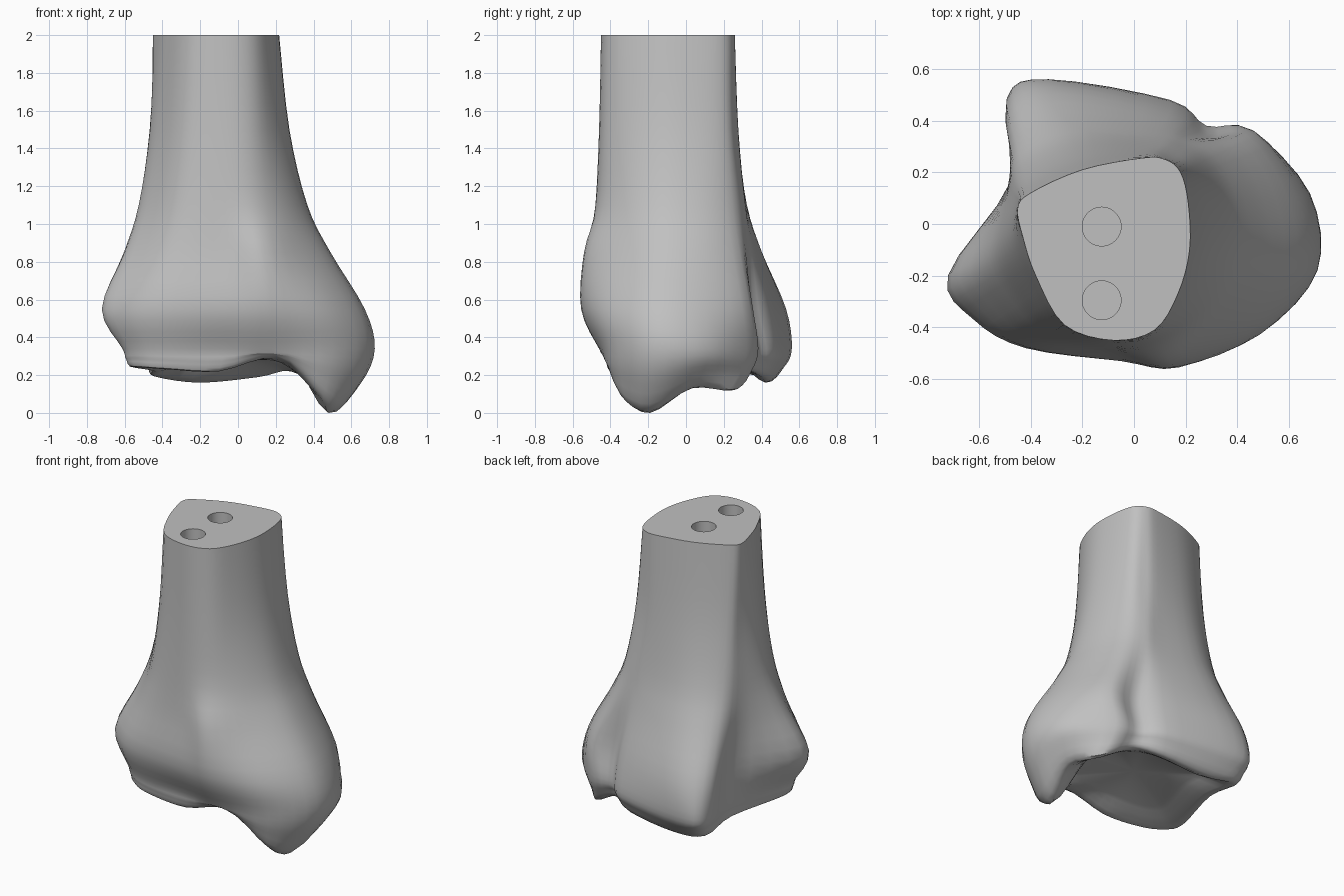
import bpy
import bmesh
from mathutils import Vector

AROUND, ALONG = 4, 4      # subdivisions between control points

cube = bpy.data.objects.get("Cube")
if cube:
    bpy.data.objects.remove(cube, do_unlink=True)


def outline(z, points):
    """Horizontal cross-section at one height."""
    return [Vector((x, y, z)) for x, y in points]


def blend(a, b, t, z):
    """Cross-section between two others, placed at height z."""
    ring = [p.lerp(q, t) for p, q in zip(a, b)]
    for p in ring:
        p.z = z
    return ring


def spline(a, b, c, d, t):
    """Smooth interpolation from b to c."""
    return 0.5 * (2 * b + (c - a) * t + (2 * a - 5 * b + 4 * c - d) * t ** 2
                  + (3 * b - a - 3 * c + d) * t ** 3)


def smooth_ring(ring):
    n = len(ring)
    return [spline(ring[i - 1], ring[i], ring[(i + 1) % n], ring[(i + 2) % n], s / AROUND)
            for i in range(n) for s in range(AROUND)]


def smooth_stack(rings):
    last = len(rings) - 1
    out = []
    for i in range(last):
        quad = [rings[max(i - 1, 0)], rings[i], rings[i + 1], rings[min(i + 2, last)]]
        for s in range(ALONG):
            out.append([spline(*p, s / ALONG) for p in zip(*quad)])
    return out + [rings[last]]


# Outlines run from the outer tubercle, over the front, inner ankle and back, to the notch
shaft = outline(2, [
    (-.43, -.05), (-.38, -.2), (-.27, -.39), (-.08, -.45), (.08, -.41), (.17, -.27), (.215, -.1),
    (.21, .08), (.18, .2), (.12, .25), (.03, .255), (-.2, .21), (-.4, .12), (-.45, .06)])
flare = outline(.55, [
    (-.72, -.2), (-.62, -.37), (-.42, -.48), (-.05, -.53), (.18, -.55), (.47, -.43), (.66, -.18),
    (.63, .1), (.47, .34), (.28, .34), (.14, .44), (-.3, .53), (-.49, .44), (-.48, .16)])
lower = outline(.34, [
    (-.61, -.22), (-.55, -.35), (-.38, -.42), (-.08, -.44), (.18, -.46), (.5, -.4), (.71, -.18),
    (.68, .12), (.45, .365), (.28, .38), (.14, .48), (-.33, .56), (-.49, .49), (-.47, .17)])
# Joint rim, dipping to the ankle tip on the inner side
rim = [Vector(p) for p in (
    (-.55, -.22, .24), (-.5, -.33, .24), (-.36, -.38, .23), (-.1, -.39, .22), (.21, -.39, .29),
    (.43, -.33, .09), (.48, -.19, 0), (.53, .03, .13), (.47, .25, .12), (.28, .32, .22),
    (.11, .4, .19), (-.2, .42, .16), (-.43, .42, .19), (-.44, .17, .22))]

# Front ridge, back groove and side notch soften toward the shaft
neck = blend(shaft, flare, .33, 1.1)
ridge = blend(shaft, flare, .6, .85)
ridge[4].y -= .04
for ring in (neck, ridge):
    ring[9].y += .025
    ring[13].x -= .025

# Rounded belly just above the rim
belly = [Vector((*p.lerp(q, .3).xy, p.lerp(q, .55).z)) for p, q in zip(lower, rim)]
# Hollow of the joint
hollow = [Vector((p.x * .65, p.y * .65, .28)) for p in rim]

rings = [shaft, blend(shaft, flare, .12, 1.5), neck, ridge, flare, lower, belly, rim, hollow]

# Bone skin
bm = bmesh.new()
loops = [[bm.verts.new((p.x, p.y, max(p.z, 0))) for p in smooth_ring(r)]
         for r in smooth_stack(rings)]
for upper, under in zip(loops, loops[1:]):
    for i in range(len(upper)):
        bm.faces.new((upper[i - 1], under[i - 1], under[i], upper[i]))
bm.faces.new(loops[0])
roof = bm.verts.new((0, 0, .31))
for i in range(len(loops[-1])):
    bm.faces.new((loops[-1][i - 1], roof, loops[-1][i]))
bmesh.ops.recalc_face_normals(bm, faces=bm.faces)
mesh = bpy.data.meshes.new("shin_bone_end")
bm.to_mesh(mesh)
bm.free()
bone = bpy.data.objects.new("shin_bone_end", mesh)
bpy.context.collection.objects.link(bone)

# Plain grey
grey = bpy.data.materials.new("bone_grey")
grey.use_nodes = True
colour = (.53, .53, .53, 1)
grey.diffuse_color = colour
grey.node_tree.nodes["Principled BSDF"].inputs["Base Color"].default_value = colour
mesh.materials.append(grey)

# Two round sockets bored into the cut end
for y in (-.01, -.295):
    bpy.ops.mesh.primitive_cylinder_add(vertices=40, radius=.075, depth=1, location=(-.125, y, 2))
    drill = bpy.context.object
    drill.name = "socket_cutter"
    drill.hide_render = True
    drill.data.materials.append(grey)
    bpy.ops.object.select_all(action='DESELECT')
    bpy.context.view_layer.objects.active = bone
    bone.select_set(True)
    cut = bone.modifiers.new("socket", 'BOOLEAN')
    cut.operation, cut.solver, cut.object = 'DIFFERENCE', 'EXACT', drill
    bpy.ops.object.modifier_apply(modifier=cut.name)
    bpy.data.objects.remove(drill, do_unlink=True)

bpy.ops.object.shade_smooth_by_angle(angle=.7)
